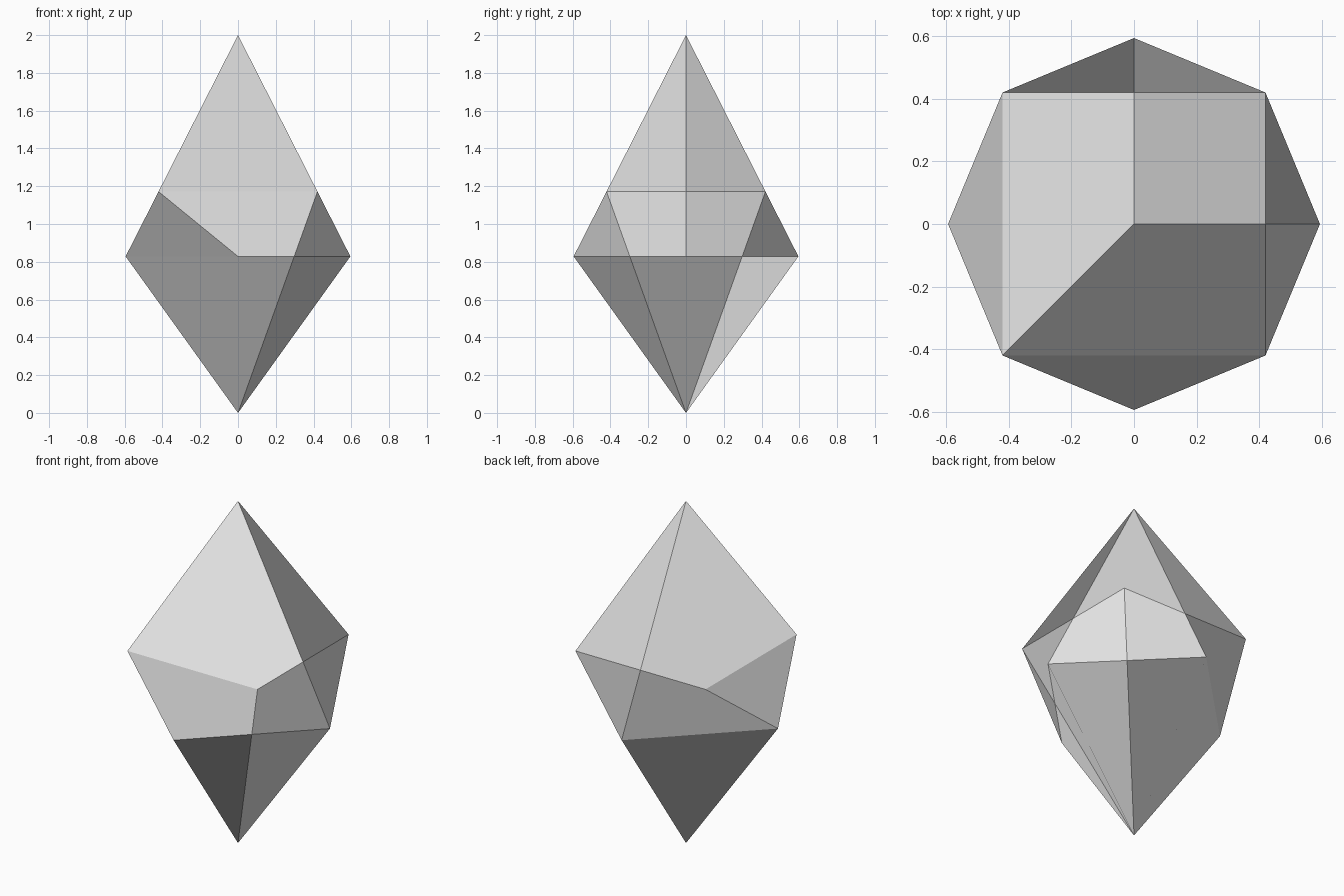
import bpy
import bmesh
import math

cube = bpy.data.objects.get("Cube")
if cube:
    bpy.data.objects.remove(cube, do_unlink=True)

HEIGHT = 2.0
RADIUS = 0.595
LOW_Z = HEIGHT * (math.sqrt(2) - 1)      # girdle of the lower points
HIGH_Z = HEIGHT - LOW_Z                  # girdle of the upper points

# Plain grey stone
grey = bpy.data.materials.new("plain_grey")
grey.use_nodes = True
colour = (0.8, 0.8, 0.8, 1.0)
grey.diffuse_color = colour
bsdf = next(n for n in grey.node_tree.nodes if n.type == 'BSDF_PRINCIPLED')
bsdf.inputs["Base Color"].default_value = colour

bm = bmesh.new()


def corner(degrees, z):
    """Girdle point at an angle measured from +x towards +y."""
    a = math.radians(degrees)
    return bm.verts.new((RADIUS * math.cos(a), RADIUS * math.sin(a), z))


def midpoint(a, b):
    return bm.verts.new((a.co + b.co) / 2)


# Tips
top = bm.verts.new((0, 0, HEIGHT))
tip = bm.verts.new((0, 0, 0))

# Two square girdles, turned 45 degrees to each other
up_br, up_bl, up_fl, up_fr = [corner(a, HIGH_Z) for a in (45, 135, 225, 315)]
low_r, low_b, low_l, low_f = [corner(a, LOW_Z) for a in (0, 90, 180, 270)]

# Extra points halfway along some girdle edges
mid_r, mid_b = midpoint(up_fr, up_br), midpoint(up_br, up_bl)
mid_fr, mid_br = midpoint(low_f, low_r), midpoint(low_r, low_b)

# Facets, each four-sided one starting at an end of its fold
facets = [
    # crown
    (top, up_fl, up_fr, mid_r),
    (top, mid_r, up_br, mid_b),
    (top, mid_b, up_bl, up_fl),
    # band
    (up_fr, up_fl, low_f, mid_fr),
    (up_fr, mid_fr, low_r, mid_r),
    (up_br, mid_r, low_r, mid_br),
    (up_br, mid_br, low_b, mid_b),
    (up_bl, mid_b, low_b, low_l),
    (up_bl, low_l, up_fl),
    (up_fl, low_l, low_f),
    # base
    (tip, mid_fr, low_f, low_l),
    (tip, mid_br, low_r, mid_fr),
    (tip, low_l, low_b, mid_br),
]
for facet in facets:
    bm.faces.new(facet).smooth = False

bm.normal_update()
mesh = bpy.data.meshes.new("crystal")
bm.to_mesh(mesh)
bm.free()
mesh.materials.append(grey)

crystal = bpy.data.objects.new("crystal", mesh)
bpy.context.collection.objects.link(crystal)
